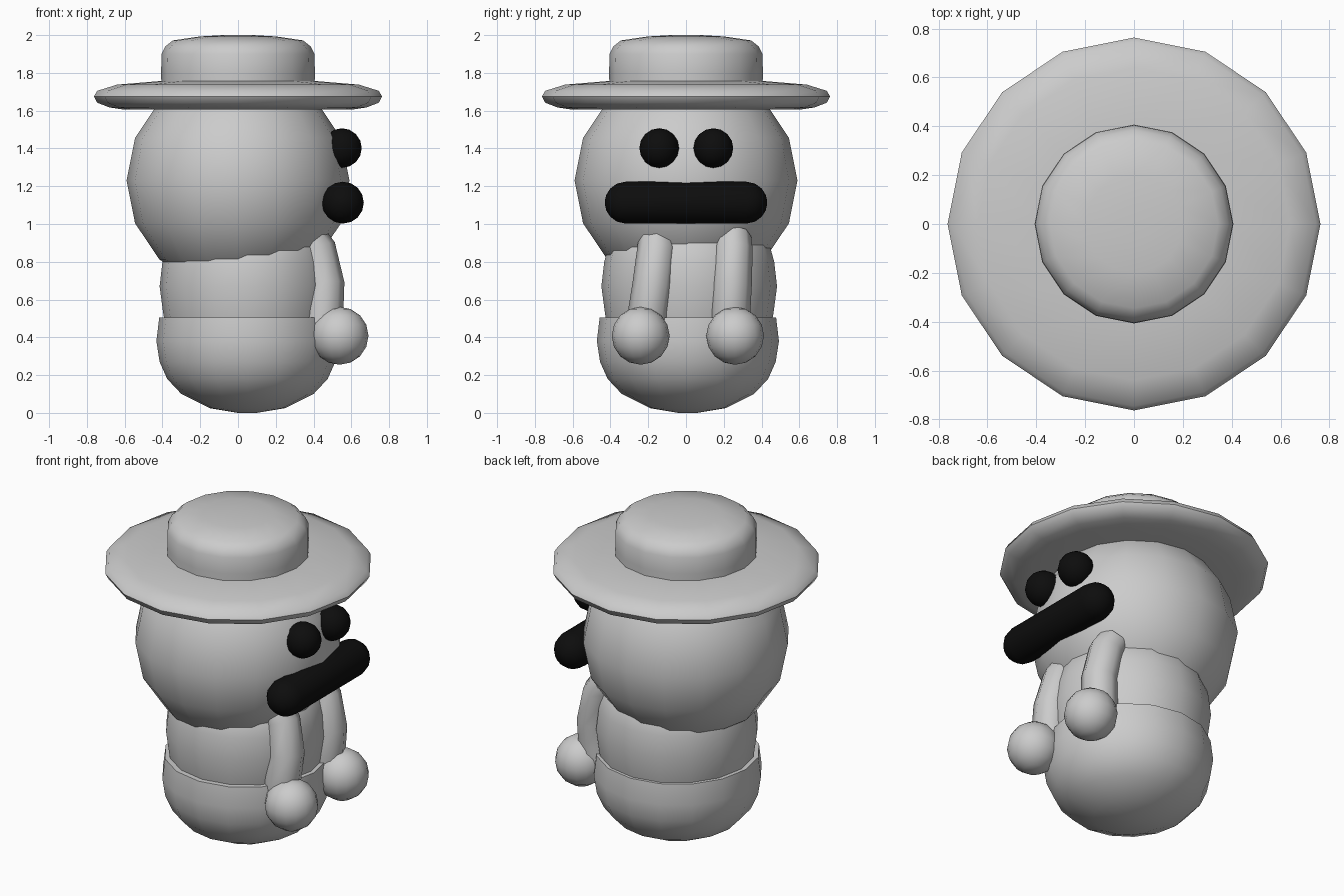
import bpy, bmesh, math
from mathutils import Vector

if "Cube" in bpy.data.objects:
    bpy.data.objects.remove(bpy.data.objects["Cube"])


def material(name, col):
    m = bpy.data.materials.new(name)
    m.diffuse_color = (*col, 1)
    m.use_nodes = True
    m.node_tree.nodes["Principled BSDF"].inputs["Base Color"].default_value = m.diffuse_color
    return m


GREY = material("light grey", (0.6, 0.6, 0.6))
BLACK = material("black", (0.004, 0.004, 0.004))


def finish(name, bm, mat, angle=50):
    bmesh.ops.recalc_face_normals(bm, faces=bm.faces)
    me = bpy.data.meshes.new(name)
    bm.to_mesh(me)
    bm.free()
    me.materials.append(mat)
    ob = bpy.data.objects.new(name, me)
    bpy.context.collection.objects.link(ob)
    bpy.ops.object.select_all(action='DESELECT')
    ob.select_set(True)
    bpy.context.view_layer.objects.active = ob
    bpy.ops.object.shade_smooth_by_angle(angle=math.radians(angle))
    return ob


def skin(name, rings, mat, angle=50):
    """Bridge a list of vertex rings and cap both ends."""
    bm = bmesh.new()
    vr = [[bm.verts.new(p) for p in r] for r in rings]
    n = len(vr[0])
    for a, b in zip(vr, vr[1:]):
        for i in range(n):
            j = (i + 1) % n
            bm.faces.new((a[i], a[j], b[j], b[i]))
    for end in (vr[0], vr[-1]):
        bm.faces.new(end)
    bmesh.ops.remove_doubles(bm, verts=bm.verts, dist=1e-5)
    return finish(name, bm, mat, angle)


def lathe(name, profile, mat, cx=0, cy=0, n=16, angle=50):
    """Turn (radius, z) points around a vertical axis."""
    rings = [[(cx + r * math.cos(math.tau * i / n), cy + r * math.sin(math.tau * i / n), z)
              for i in range(n)] for r, z in profile]
    return skin(name, rings, mat, angle)


def ball(name, loc, r, mat, u=16, v=8):
    bm = bmesh.new()
    bmesh.ops.create_uvsphere(bm, u_segments=u, v_segments=v, radius=r)
    bmesh.ops.translate(bm, verts=bm.verts, vec=loc)
    return finish(name, bm, mat, 80)


def tube(name, path, radii, mat, n=8, side=Vector((0, 1, 0))):
    """Round tube along a path; side is the fixed ring axis."""
    pts = [Vector(p) for p in path]
    rings = []
    for k, (p, r) in enumerate(zip(pts, radii)):
        t = (pts[min(k + 1, len(pts) - 1)] - pts[max(k - 1, 0)]).normalized()
        u = (side - t * side.dot(t)).normalized()
        w = t.cross(u)
        rings.append([p + r * (u * math.cos(math.tau * i / n) + w * math.sin(math.tau * i / n))
                      for i in range(n)])
    return skin(name, rings, mat)


# hat: wide brim and low crown
lathe("hat_brim", [(0.40, 1.605), (0.60, 1.605), (0.68, 1.617), (0.745, 1.642), (0.763, 1.675),
                   (0.745, 1.705), (0.64, 1.738), (0.40, 1.758)], GREY)
lathe("hat_crown", [(0.405, 1.70), (0.407, 1.80), (0.405, 1.90), (0.385, 1.94), (0.345, 1.972),
                    (0.20, 1.993), (0.08, 2.0)], GREY)

# head
ball("head", (0, 0, 1.23), 0.59, GREY)

# torso and round lower body with open-looking flat rim
lathe("torso", [(0.43, 0.45), (0.445, 0.52), (0.465, 0.67), (0.45, 0.80), (0.42, 0.91), (0.33, 1.0)],
      GREY, 0.05, 0.017)
lathe("lower_body", [(0.05, 0.0), (0.20, 0.025), (0.35, 0.10), (0.425, 0.18), (0.465, 0.27),
                     (0.482, 0.38), (0.467, 0.505)], GREY, 0.05, 0.01)

# arms and hands
for tag, top, low, hand in (("left", -0.155, -0.20, -0.24), ("right", 0.25, 0.235, 0.26)):
    mid = (top + low) / 2
    tube("arm_" + tag, [(0.37, top, 0.935), (0.415, top, 0.87), (0.458, mid, 0.68),
                        (0.452, low, 0.54), (0.44, low, 0.42)],
         [0.095, 0.103, 0.106, 0.106, 0.10], GREY)
    ball("hand_" + tag, (0.538, hand, 0.408), 0.153, GREY)

# eyes
for tag, y in (("left", -0.142), ("right", 0.145)):
    ball("eye_" + tag, (0.55, y, 1.402), 0.105, BLACK)

# wide rounded mouth
R, L = 0.111, 0.43
caps = [(L - R + R * math.sin(a), R * math.cos(a)) for a in
        [math.radians(d) for d in (0, 25, 48, 68, 85)]]
prof = [(-y, r) for y, r in reversed(caps)] + caps
tube("mouth", [(0.555, y, 1.113) for y, r in prof], [r for y, r in prof], BLACK, 16,
     Vector((0, 0, 1)))
